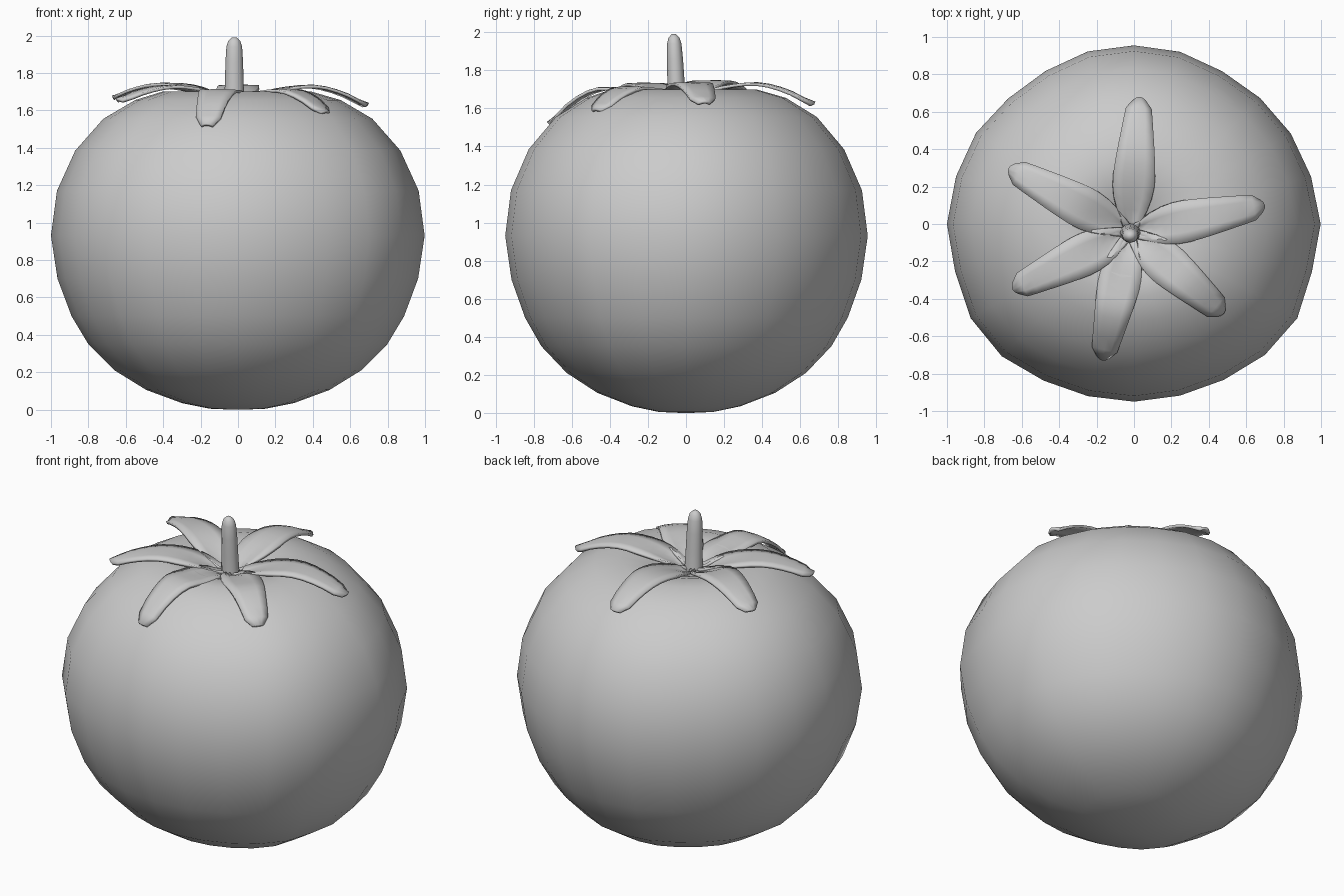
import bpy, bmesh
from math import sin, cos, tau
from mathutils import Vector

if "Cube" in bpy.data.objects:
    bpy.data.objects.remove(bpy.data.objects["Cube"])


def add_object(name, bm, angle):
    bmesh.ops.recalc_face_normals(bm, faces=bm.faces)
    me = bpy.data.meshes.new(name)
    bm.to_mesh(me)
    bm.free()
    ob = bpy.data.objects.new(name, me)
    bpy.context.collection.objects.link(ob)
    bpy.ops.object.select_all(action='DESELECT')
    ob.select_set(True)
    bpy.context.view_layer.objects.active = ob
    bpy.ops.object.shade_smooth_by_angle(angle=angle)
    return ob


def loft(name, rings, angle=1.2):
    """Skin closed rings of equal point count and cap both ends."""
    bm = bmesh.new()
    vs = [[bm.verts.new(p) for p in ring] for ring in rings]
    n = len(vs[0])
    for a, b in zip(vs, vs[1:]):
        for i in range(n):
            j = (i + 1) % n
            bm.faces.new((a[i], a[j], b[j], b[i]))
    bm.faces.new(vs[0])
    bm.faces.new(vs[-1])
    return add_object(name, bm, angle)


def lerp_table(table, t):
    """Smooth (Catmull-Rom) lookup in evenly spaced values."""
    f = t * (len(table) - 1)
    i = min(int(f), len(table) - 2)
    u = f - i
    p1, p2 = table[i], table[i + 1]
    p0 = table[max(i - 1, 0)]
    p3 = table[min(i + 2, len(table) - 1)]
    return p1 + 0.5 * u * (p2 - p0 + u * (2*p0 - 5*p1 + 4*p2 - p3 + u * (3*(p1 - p2) + p3 - p0)))


CENTRE = Vector((-0.02, -0.045, 0))

# Fruit: slightly uneven outline, 24 sides, with a dimple at the top
outline = [.998, .98, .968, .953, .943, .953, .955, .955, .945, .95, .975, .985,
           1.0, .99, 1.008, 1.0, .967, .953, .95, .95, .962, .99, 1.008, .985]
profile = [(.03, 0), (.15, .005), (.3, .035), (.49, .105), (.66, .21), (.8, .35),
           (.89, .5), (.965, .7), (1, .93), (.968, 1.17), (.87, 1.385),
           (.72, 1.555), (.55, 1.655), (.4, 1.7), (.27, 1.695), (.15, 1.65),
           (.07, 1.61), (.015, 1.595)]
rings = []
for r, z in profile:
    shift = CENTRE * (1 - r / .55) if z > 1.66 or (z > 1.5 and r < .3) else Vector()
    rings.append([Vector((r * k * cos(tau * i / 24), r * k * sin(tau * i / 24), z)) + shift
                  for i, k in enumerate(outline)])
loft("fruit", rings)

# Stem: tapered, rounded at the tip, leaning slightly
stem = [(.06, 1.57), (.053, 1.66), (.05, 1.75), (.047, 1.86), (.042, 1.94),
        (.032, 1.972), (.012, 1.99)]
loft("stem", [[Vector((r * cos(tau * i / 12), r * .9 * sin(tau * i / 12) - .045 * (z - 1.57), z)) + CENTRE
               for i in range(12)] for r, z in stem])

# Sepals: (tip x, tip y, tip z, hump height)
sepals = [(.03, .68, 1.635, 1.737), (.70, .10, 1.64, 1.737), (.48, -.48, 1.60, 1.715),
          (-.17, -.73, 1.53, 1.712), (-.65, -.35, 1.665, 1.735), (-.67, .30, 1.68, 1.748)]
widths = [.015, .065, .1, .113, .108, .098, .086, .074, .06]


def sepal(index, tx, ty, tz, hump):
    d = Vector((tx, ty, 0)) - CENTRE
    side = Vector((-d.y, d.x, 0)).normalized()
    heights = [1.61, 1.675, hump - .012, hump, hump - .35 * (hump - tz), tz]
    bm = bmesh.new()
    rows = []
    steps = 12
    for s in range(steps + 1):
        t = s / steps
        w = .035 if s == steps else lerp_table(widths, t)
        fold = .035 * (1 - t / .4) if t < .4 else -.02 * (t - .4)
        row = []
        for c in (-1, -.5, 0, .5, 1):
            # Rounded tip, edges folded up at the base and down further out
            along = t - (.025 * c * c if s == steps else 0)
            p = CENTRE + d * along + side * (c * w)
            p.z = lerp_table(heights, t) + fold * c * c
            row.append(bm.verts.new(p))
        rows.append(row)
    for a, b in zip(rows, rows[1:]):
        for i in range(4):
            bm.faces.new((a[i], a[i + 1], b[i + 1], b[i]))
    ob = add_object(f"sepal_{index}", bm, .9)
    # Give the leaf a thin body below its upper surface
    mod = ob.modifiers.new("thickness", 'SOLIDIFY')
    mod.thickness = .016
    up = sum((p.normal.z for p in ob.data.polygons))
    mod.offset = -1 if up > 0 else 1


for n, args in enumerate(sepals, 1):
    sepal(n, *args)
